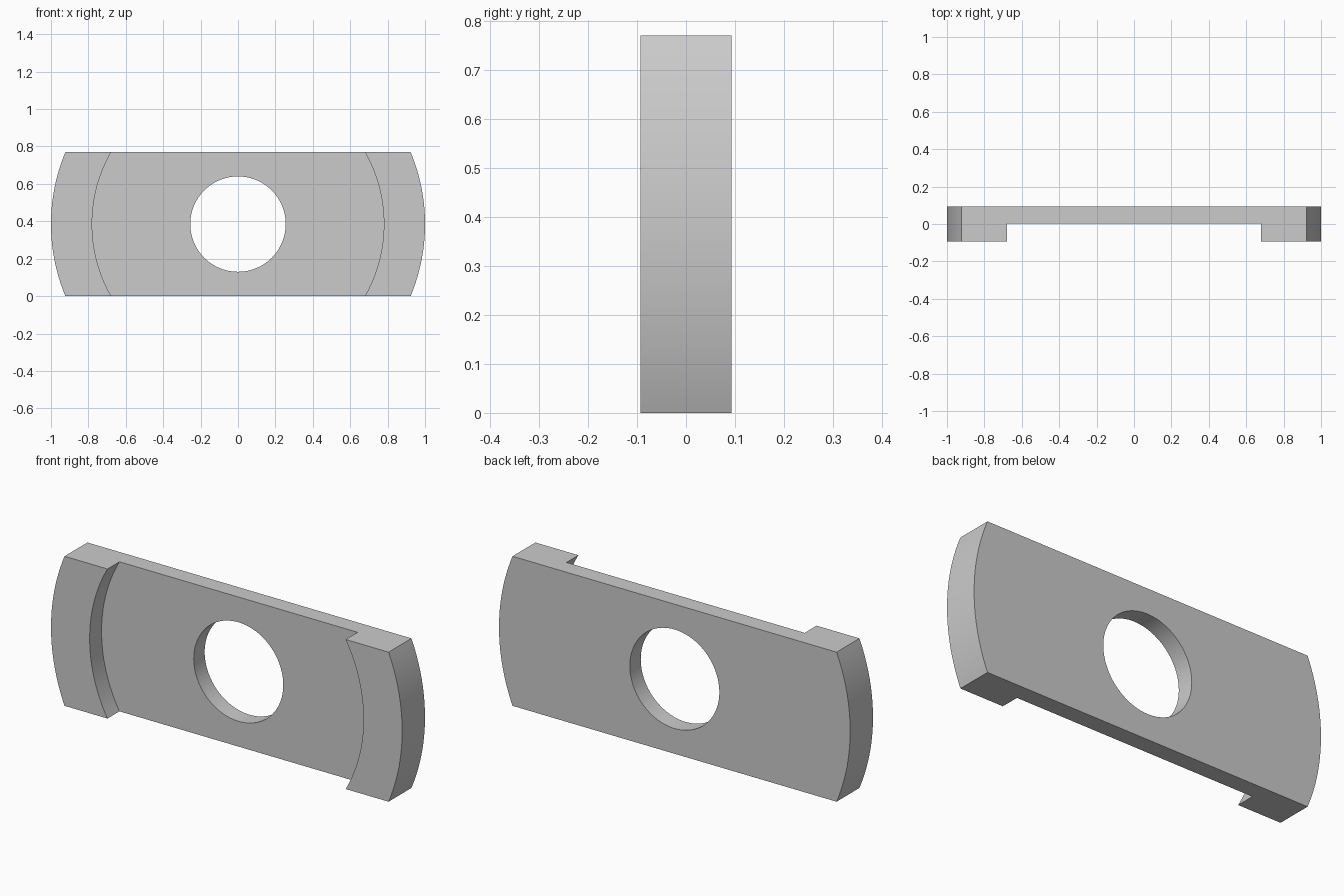
import bpy, bmesh, math

HEIGHT, HALF_DEPTH = 0.77, 0.093
MID = HEIGHT / 2
OUTER_R, RECESS_R, HOLE_R = 1.0, 0.78, 0.255
FLOOR_Y = 0.004

if "Cube" in bpy.data.objects:
    bpy.data.objects.remove(bpy.data.objects["Cube"])


def arc(radius, start, end, steps):
    """Points on an arc in the xz plane around the plate centre."""
    angles = [start + (end - start) * i / steps for i in range(steps + 1)]
    return [(radius * math.cos(a), MID + radius * math.sin(a)) for a in angles]


def barrel(radius, half_height, steps=48):
    """Disc outline with flat top and bottom."""
    a = math.asin(half_height / radius)
    return arc(radius, -a, a, steps) + arc(radius, math.pi - a, math.pi + a, steps)


def prism(name, outline, y0, y1):
    bm = bmesh.new()
    face = bm.faces.new([bm.verts.new((x, y0, z)) for x, z in outline])
    new = bmesh.ops.extrude_face_region(bm, geom=[face])["geom"]
    verts = [v for v in new if isinstance(v, bmesh.types.BMVert)]
    bmesh.ops.translate(bm, verts=verts, vec=(0, y1 - y0, 0))
    bmesh.ops.recalc_face_normals(bm, faces=bm.faces)
    mesh = bpy.data.meshes.new(name)
    bm.to_mesh(mesh)
    bm.free()
    obj = bpy.data.objects.new(name, mesh)
    bpy.context.collection.objects.link(obj)
    return obj


# Plate with rounded ends
plate = prism("slotted_plate", barrel(OUTER_R, MID), -HALF_DEPTH, HALF_DEPTH)

grey = bpy.data.materials.new("plain_grey")
grey.use_nodes = True
colour = (0.6, 0.6, 0.6, 1)
grey.diffuse_color = colour
grey.node_tree.nodes["Principled BSDF"].inputs["Base Color"].default_value = colour
plate.data.materials.append(grey)

# Front recess with curved shoulders, and the round centre hole
recess = prism("recess_cutter", barrel(RECESS_R, MID + 0.05), -0.2, FLOOR_Y)
hole = prism("hole_cutter", arc(HOLE_R, 0, math.tau, 96)[:-1], -0.3, 0.3)

bpy.ops.object.select_all(action='DESELECT')
bpy.context.view_layer.objects.active = plate
plate.select_set(True)
for cutter in (recess, hole):
    cutter.hide_render = True
    cutter.data.materials.append(grey)
    mod = plate.modifiers.new("cut", 'BOOLEAN')
    mod.operation = 'DIFFERENCE'
    mod.solver = 'EXACT'
    mod.object = cutter
    bpy.ops.object.modifier_apply(modifier=mod.name)
    bpy.data.objects.remove(cutter)

bpy.ops.object.shade_smooth_by_angle(angle=math.radians(20))
